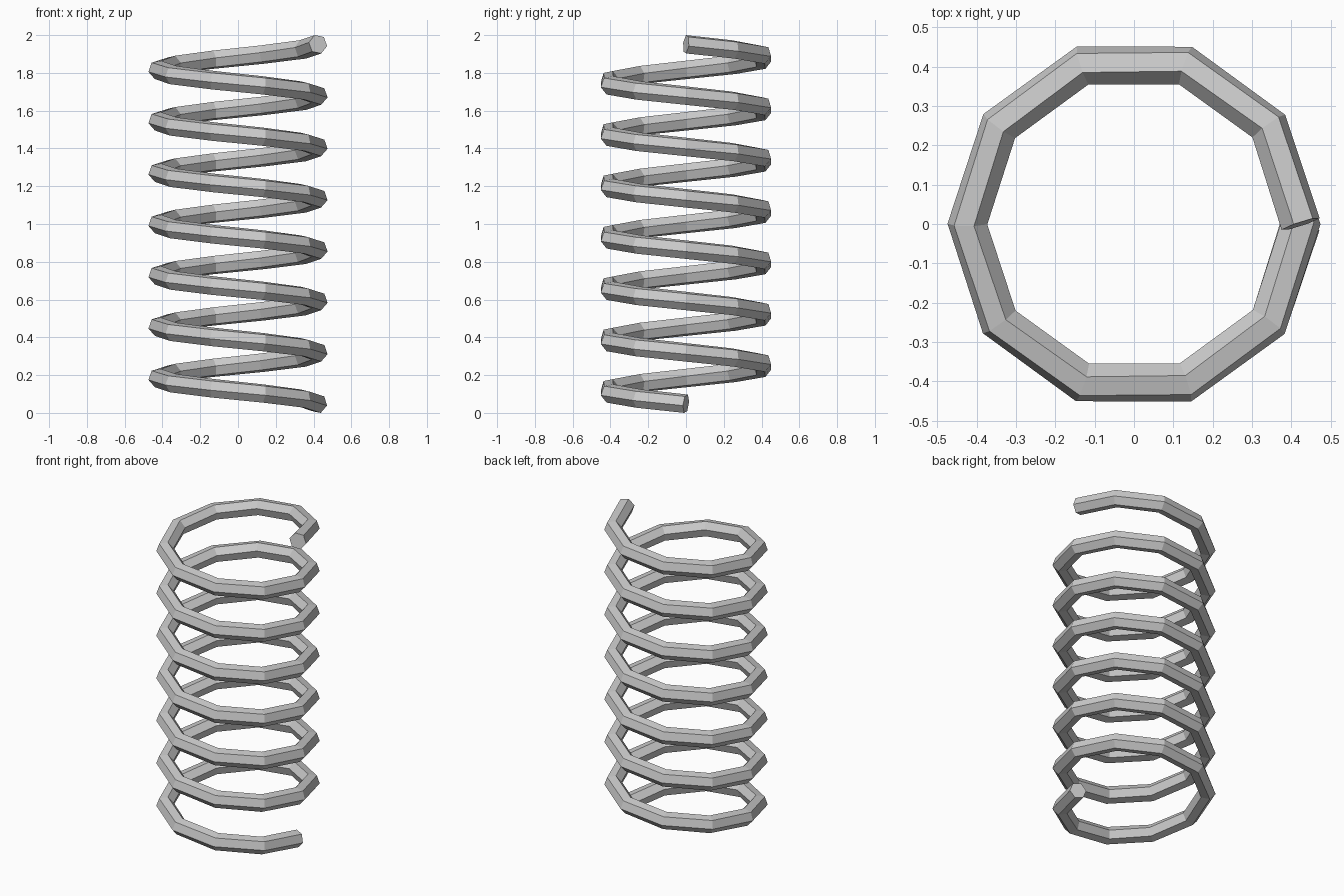
import bpy, bmesh
from math import cos, sin, radians, pi
from mathutils import Vector

if "Cube" in bpy.data.objects:
    bpy.data.objects.remove(bpy.data.objects["Cube"])

TURNS, STEPS, SIDES = 7, 10, 6
RADIUS, WIRE = 0.4235, 0.0515
Z0, Z1 = 0.0485, 1.9515
PHASE = radians(-11)      # roll of the hexagonal wire section

# Centre line: left-handed helix, ten straight segments per turn
n = TURNS * STEPS
path = []
for i in range(n + 1):
    a = -2 * pi * i / STEPS
    path.append(Vector((RADIUS * cos(a), RADIUS * sin(a), Z0 + (Z1 - Z0) * i / n)))

# Hexagonal wire swept along the centre line
bm = bmesh.new()
rings = []
for i, p in enumerate(path):
    t = (path[min(i + 1, n)] - path[max(i - 1, 0)]).normalized()
    out = Vector((0, 0, 1)).cross(t).normalized()
    up = t.cross(out).normalized()
    if out.dot(Vector((p.x, p.y, 0))) < 0:
        out = -out
    if up.z < 0:
        up = -up
    rings.append([bm.verts.new(p + WIRE * (cos(PHASE + 2 * pi * k / SIDES) * out
                                           + sin(PHASE + 2 * pi * k / SIDES) * up))
                  for k in range(SIDES)])
for r, s in zip(rings, rings[1:]):
    for k in range(SIDES):
        j = (k + 1) % SIDES
        bm.faces.new((r[k], r[j], s[j], s[k]))

# Flat wire ends
bm.faces.new(rings[0])
bm.faces.new(rings[-1])
bmesh.ops.recalc_face_normals(bm, faces=bm.faces)

mesh = bpy.data.meshes.new("coil_spring")
bm.to_mesh(mesh)
bm.free()
bpy.context.collection.objects.link(bpy.data.objects.new("coil_spring", mesh))
